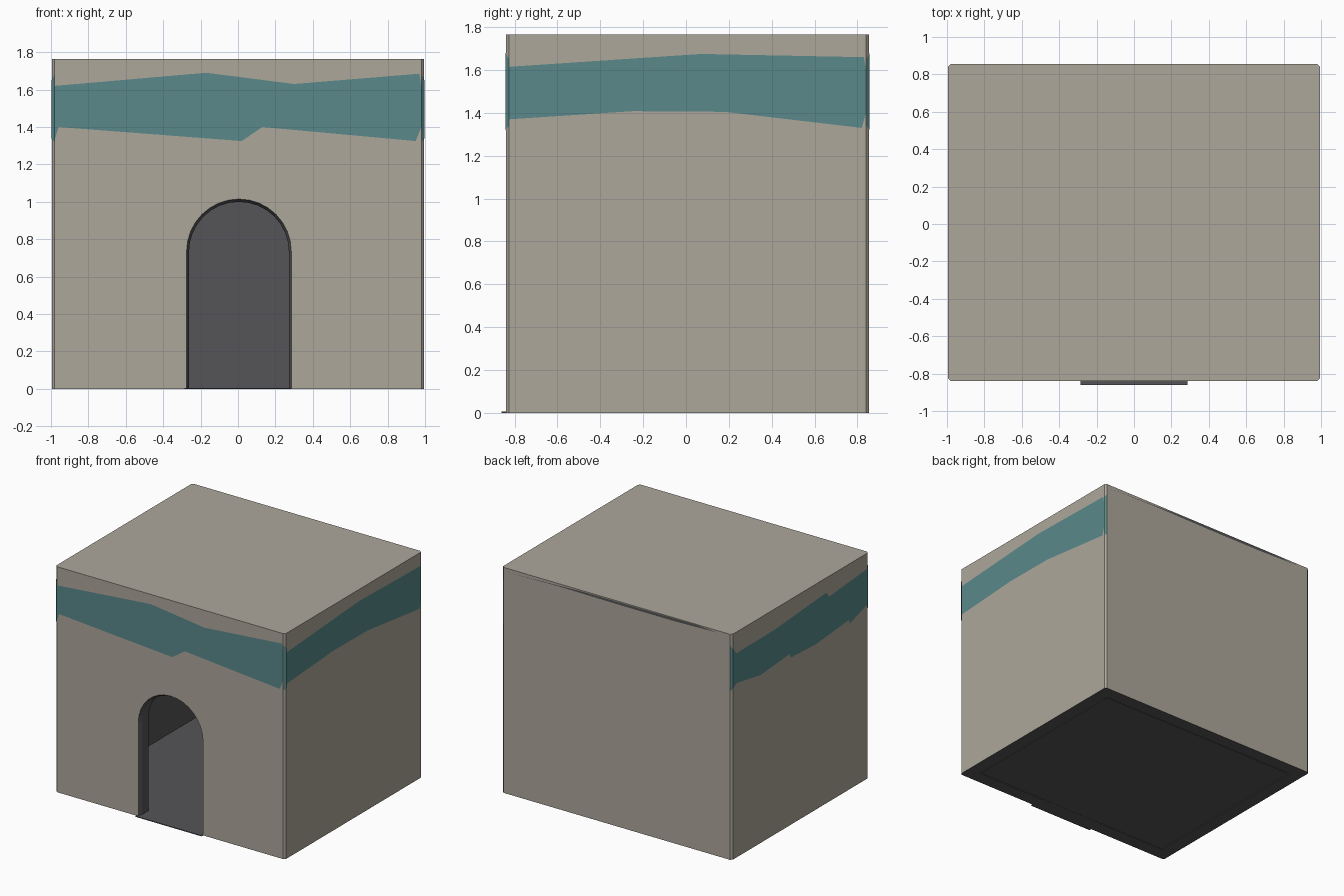
import bpy, bmesh, math

if "Cube" in bpy.data.objects:
    bpy.data.objects.remove(bpy.data.objects["Cube"])


def material(name, rgb):
    m = bpy.data.materials.new(name)
    m.diffuse_color = (*rgb, 1)
    m.use_nodes = True
    m.node_tree.nodes["Principled BSDF"].inputs["Base Color"].default_value = m.diffuse_color
    return m


STONE = material("stone", (0.42, 0.39, 0.33))
DARK = material("dark_interior", (0.09, 0.09, 0.095))
TEAL = material("teal_paint", (0.10, 0.25, 0.26))

X, Y0, Y1, H = 0.995, -0.84, 0.855, 1.765
T = 0.105  # wall thickness


def finish(bm, name, mats):
    bmesh.ops.recalc_face_normals(bm, faces=bm.faces)
    me = bpy.data.meshes.new(name)
    bm.to_mesh(me)
    bm.free()
    for m in mats:
        me.materials.append(m)
    ob = bpy.data.objects.new(name, me)
    bpy.context.collection.objects.link(ob)
    return ob


def box(bm, lo, hi):
    vs = bmesh.ops.create_cube(bm, size=1)["verts"]
    for v in vs:
        v.co = [(lo[i] + hi[i]) / 2 + v.co[i] * (hi[i] - lo[i]) for i in range(3)]


def box_object(name, lo, hi, mat, bevel=0):
    bm = bmesh.new()
    box(bm, lo, hi)
    if bevel:
        edges = [e for e in bm.edges
                 if abs(e.verts[0].co.z - e.verts[1].co.z) > 0.5]
        bmesh.ops.bevel(bm, geom=edges, offset=bevel, segments=1, affect='EDGES')
    return finish(bm, name, [mat])


def arch(half, top, sides):
    pts = [(half, -0.1)]
    for i in range(sides + 1):
        a = math.pi * i / sides
        pts.append((half * math.cos(a), top - half + half * math.sin(a)))
    return pts + [(-half, -0.1)]


# Walls: outer block, hollow room and flared arched doorway
walls = box_object("walls", (-X, Y0, 0), (X, Y1, H), STONE, 0.015)
room = box_object("room_cutter", (-X + T, Y0 + T, -0.1), (X - T, Y1 - T, H - T), DARK)

bm = bmesh.new()
rings = []
for y, half, top in ((-1, 0.28, 1.015), (Y0, 0.28, 1.015),
                     (Y0 + 0.025, 0.267, 1.0), (Y0 + 0.2, 0.267, 1.0)):
    rings.append([bm.verts.new((x + 0.005, y, z)) for x, z in arch(half, top, 16)])
n = len(rings[0])
for a, b in zip(rings, rings[1:]):
    for i in range(n):
        j = (i + 1) % n
        bm.faces.new((a[i], a[j], b[j], b[i]))
bm.faces.new(rings[0])
bm.faces.new(rings[-1])
door = finish(bm, "door_cutter", [DARK])

bpy.context.view_layer.objects.active = walls
for cutter in (room, door):
    mod = walls.modifiers.new("cut", 'BOOLEAN')
    mod.operation, mod.solver, mod.object = 'DIFFERENCE', 'EXACT', cutter
    bpy.ops.object.modifier_apply(modifier=mod.name)
    bpy.data.objects.remove(cutter)

# Dark finish on room, door reveal and underside
if len(walls.data.materials) < 2:
    walls.data.materials.append(DARK)
walls.data.materials[0], walls.data.materials[1] = STONE, DARK
for p in walls.data.polygons:
    c = p.center
    inside = abs(c.x) < 0.93 and Y0 + 0.005 < c.y < Y1 - 0.05 and c.z < H - 0.05
    p.material_index = 1 if inside or p.normal.z < -0.9 else 0

# Floor and threshold
g = 0.006
bm = bmesh.new()
box(bm, (-X + T + g, Y0 + T + g, 0.001), (X - T - g, Y1 - T - g, 0.006))
box(bm, (-0.285, -0.86, 0), (0.285, Y0 + T + g, 0.006))
finish(bm, "floor", [DARK])


# Painted bands: polygons (along, height) laid just off each wall
def patch(name, pts, place, mat=TEAL):
    bm = bmesh.new()
    bm.faces.new([bm.verts.new(place(u, z)) for u, z in pts])
    bmesh.ops.triangulate(bm, faces=bm.faces)
    return finish(bm, name, [mat])


E = 0.002
patch("front_band",
      [(-0.98, 1.62), (-0.17, 1.69), (0.30, 1.63), (0.97, 1.685), (0.98, 1.62),
       (0.98, 1.40), (0.95, 1.325), (0.13, 1.40), (0.02, 1.325), (-0.96, 1.40),
       (-0.98, 1.33)],
      lambda u, z: (u, Y0 - E, z))
patch("right_band",
      [(-0.825, 1.615), (0.07, 1.675), (0.83, 1.66), (0.84, 1.60), (0.84, 1.40),
       (0.82, 1.33), (0.18, 1.405), (-0.25, 1.408), (-0.825, 1.37)],
      lambda u, z: (X + E, u, z))
patch("left_band",
      [(0.84, 1.65), (0.80, 1.60), (0.31, 1.605), (-0.31, 1.65), (-0.28, 1.60),
       (-0.825, 1.645), (-0.825, 1.366), (-0.60, 1.296), (-0.59, 1.33),
       (-0.18, 1.296), (-0.17, 1.32), (0.13, 1.31), (0.14, 1.343), (0.50, 1.316),
       (0.80, 1.366), (0.84, 1.343)],
      lambda u, z: (-X - E, u, z))

# Band across the chamfered corners
for sx, side in ((-1, "left"), (1, "right")):
    for y, sy, end in ((Y0, -1, "front"), (Y1, 1, "back")):
        patch(f"{end}_{side}_corner_band",
              [(0, 1.34), (1, 1.32), (1, 1.68), (0, 1.65)],
              lambda u, z: (sx * (X - 0.015 * u + E),
                            y - sy * (0.015 * (1 - u)) + sy * E, z))

# Dark chipped strip under the back roof edge
patch("back_chip",
      [(0.96, 1.735), (0.5, 1.745), (0.0, 1.74), (-0.5, 1.74), (-0.87, 1.75),
       (-0.7, 1.762), (0.3, 1.758)],
      lambda u, z: (u, Y1 + E, z), DARK)
